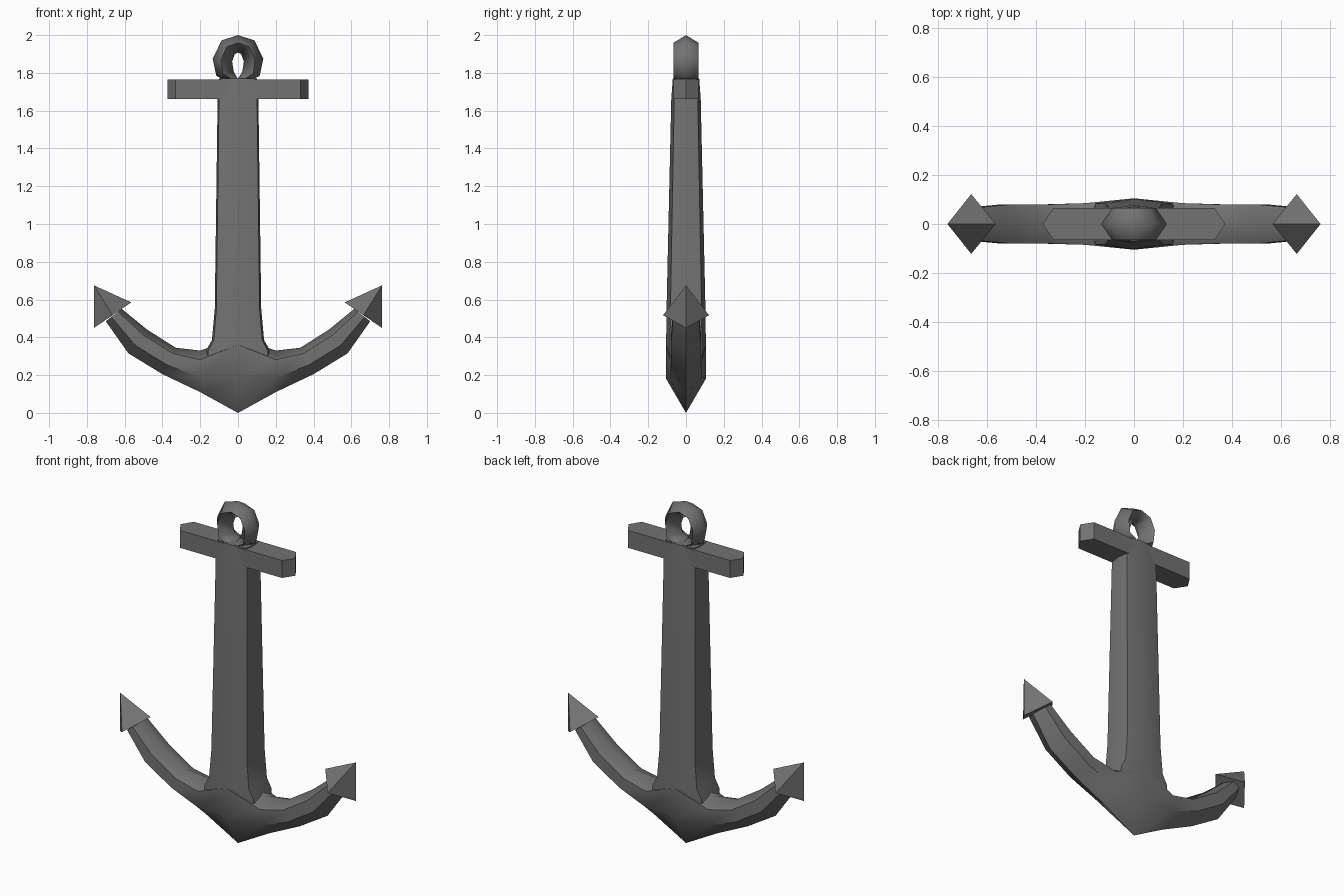
import bpy, bmesh, math

if "Cube" in bpy.data.objects:
    bpy.data.objects.remove(bpy.data.objects["Cube"])

iron = bpy.data.materials.new("dark grey iron")
iron.diffuse_color = (0.17, 0.17, 0.17, 1)
iron.use_nodes = True
iron.node_tree.nodes["Principled BSDF"].inputs["Base Color"].default_value = iron.diffuse_color


def finish(name, bm, smooth=50):
    bmesh.ops.recalc_face_normals(bm, faces=bm.faces)
    me = bpy.data.meshes.new(name)
    bm.to_mesh(me)
    bm.free()
    ob = bpy.data.objects.new(name, me)
    bpy.context.collection.objects.link(ob)
    me.materials.append(iron)
    bpy.ops.object.select_all(action='DESELECT')
    ob.select_set(True)
    bpy.context.view_layer.objects.active = ob
    if smooth:
        bpy.ops.object.shade_smooth_by_angle(angle=math.radians(smooth))
    return ob


def loft(name, sections, closed=False, smooth=50):
    """Skin a list of equal-length point rings."""
    bm = bmesh.new()
    rings = [[bm.verts.new(p) for p in s] for s in sections]
    n = len(rings[0])
    pairs = list(zip(rings, rings[1:]))
    if closed:
        pairs.append((rings[-1], rings[0]))
    else:
        bm.faces.new(rings[0])
        bm.faces.new(rings[-1])
    for a, b in pairs:
        for i in range(n):
            j = (i + 1) % n
            bm.faces.new((a[i], a[j], b[j], b[i]))
    return finish(name, bm, smooth)


# Shank: ridged front and back, nearly flat sides, flaring at the foot
def shank_ring(z, w, d):
    c, e = w * 0.93, d * 0.8
    return [(w, 0, z), (c, e, z), (0, d, z), (-c, e, z),
            (-w, 0, z), (-c, -e, z), (0, -d, z), (c, -e, z)]


loft("shank", [shank_ring(*s) for s in (
    (0.20, 0.175, 0.105), (0.33, 0.17, 0.105), (0.385, 0.138, 0.105),
    (0.55, 0.123, 0.103), (1.66, 0.108, 0.078), (1.77, 0.10, 0.07))])


# Crown and both arms: one loft from tip to tip
# (top x, top z, bottom x, bottom z, half depth)
half = [(0.20, 0.33, 0.20, 0.11, 0.085), (0.33, 0.345, 0.40, 0.205, 0.08),
        (0.48, 0.44, 0.58, 0.315, 0.08), (0.615, 0.55, 0.70, 0.485, 0.068)]


def arm_ring(s, tx, tz, bx, bz, d):
    def at(t, y):
        return (s * (bx + (tx - bx) * t), y, bz + (tz - bz) * t)
    return [at(1, 0), at(0.78, d), at(0.35, d), at(0, 0), at(0.35, -d), at(0.78, -d)]


crown = [(0, 0, 0.40), (0, 0.105, 0.36), (0, 0.105, 0.18),
         (0, 0, 0.0), (0, -0.105, 0.18), (0, -0.105, 0.36)]
loft("crown_and_arms", [arm_ring(-1, *h) for h in reversed(half)] + [crown]
     + [arm_ring(1, *h) for h in half])

# Flukes: four-sided pyramids at the arm tips
for side, label in ((-1, "left"), (1, "right")):
    bm = bmesh.new()
    base = [bm.verts.new((side * x, y, z)) for x, y, z in (
        (0.565, 0, 0.585), (0.665, 0.122, 0.517), (0.762, 0, 0.45), (0.665, -0.122, 0.517))]
    tip = bm.verts.new((side * 0.762, 0, 0.675))
    bm.faces.new(base)
    for i in range(4):
        bm.faces.new((base[i], base[(i + 1) % 4], tip))
    finish(label + "_fluke", bm)

# Stock: crossbar with ends pointed in plan
plan = [(0.372, 0), (0.33, 0.065), (-0.33, 0.065), (-0.372, 0), (-0.33, -0.065), (0.33, -0.065)]
loft("stock", [[(x, y, z) for x, y in plan] for z in (1.663, 1.765)], smooth=40)

# Eye: ring of diamond section with a teardrop hole
# (outer x, outer z, middle x, middle z, inner x, inner z)
right = [(0.087, 1.972, 0.06, 1.938, 0.018, 1.898), (0.134, 1.875, 0.09, 1.87, 0.031, 1.86),
         (0.115, 1.785, 0.08, 1.795, 0.022, 1.805)]
ends = [(0, 2.0, 0, 1.96, 0, 1.908), (0, 1.72, 0, 1.75, 0, 1.768)]
left = [(-a, b, -c, d, -e, f) for a, b, c, d, e, f in reversed(right)]
eye = [ends[0]] + right + [ends[1]] + left
loft("eye_ring", [[(a, 0, b), (c, 0.065, d), (e, 0, f), (c, -0.065, d)]
                  for a, b, c, d, e, f in eye], closed=True, smooth=100)
